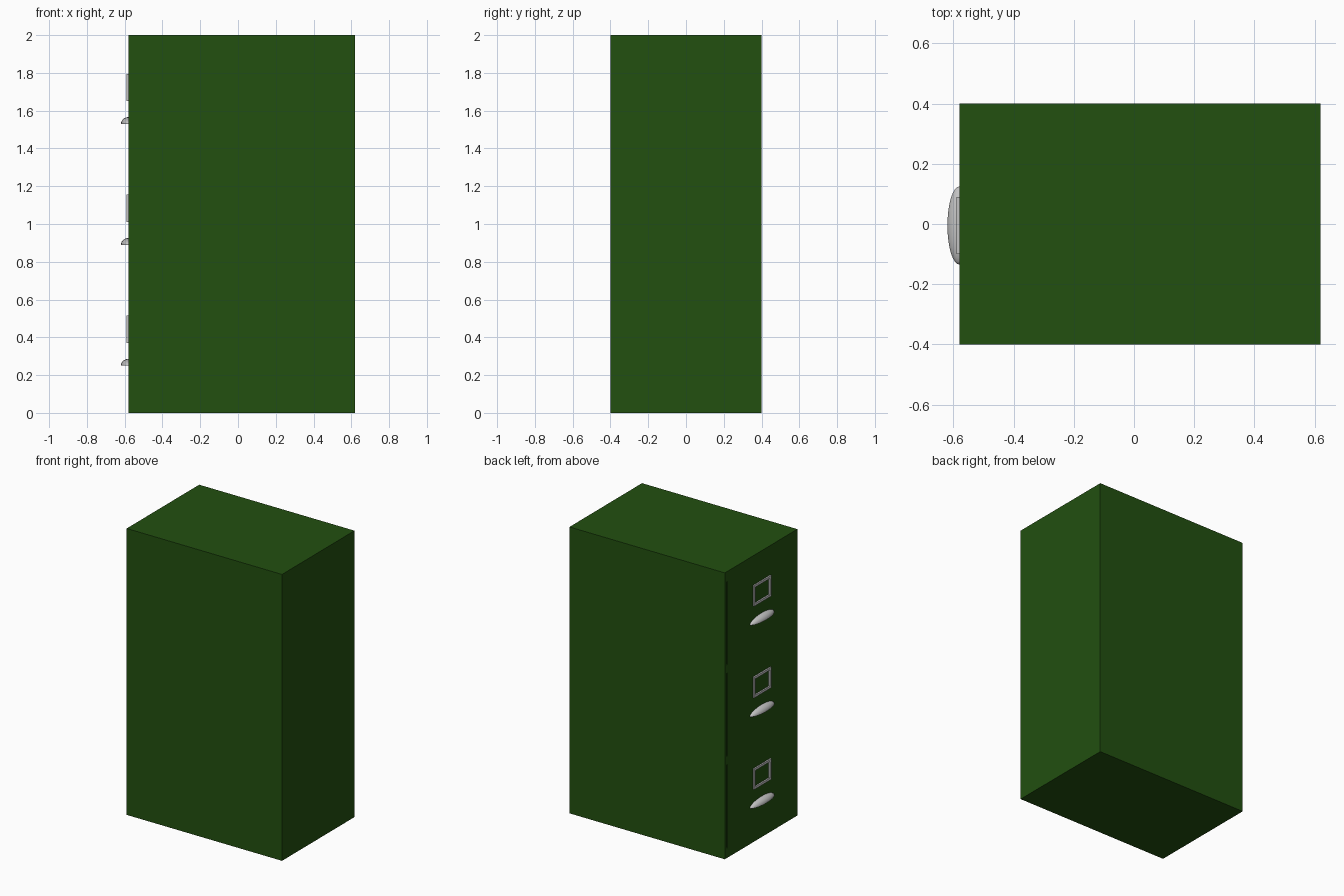
import bpy, bmesh, math
from mathutils import Matrix, Vector

cube = bpy.data.objects.get("Cube")
if cube:
    bpy.data.objects.remove(cube, do_unlink=True)


def material(name, rgb):
    m = bpy.data.materials.new(name)
    m.diffuse_color = (*rgb, 1)
    m.use_nodes = True
    m.node_tree.nodes["Principled BSDF"].inputs["Base Color"].default_value = (*rgb, 1)
    return m


GREEN = material("dark green paint", (0.016, 0.080, 0.005))
METAL = material("light grey metal", (0.55, 0.55, 0.55))


def finish(name, bm, mat):
    bmesh.ops.recalc_face_normals(bm, faces=bm.faces)
    me = bpy.data.meshes.new(name)
    bm.to_mesh(me)
    bm.free()
    me.materials.append(mat)
    ob = bpy.data.objects.new(name, me)
    bpy.context.collection.objects.link(ob)
    return ob


def add_box(bm, lo, hi):
    lo, hi = Vector(lo), Vector(hi)
    mat = Matrix.Translation((lo + hi) / 2) @ Matrix.Diagonal((*(hi - lo), 1))
    bmesh.ops.create_cube(bm, size=1, matrix=mat)


def box(name, lo, hi, mat):
    bm = bmesh.new()
    add_box(bm, lo, hi)
    return finish(name, bm, mat)


FACE = -0.58          # plane of the drawer fronts
PITCH = 0.64          # spacing of the three drawers
MID = -0.005          # drawers sit slightly off centre, leaving a slit on one side

# Cabinet body with three drawer openings
body = box("cabinet_body", (FACE, -0.4, 0), (0.62, 0.4, 2), GREEN)
bm = bmesh.new()
for i in range(3):
    z = i * PITCH
    add_box(bm, (FACE - 0.1, -0.38, z + 0.07), (FACE + 0.1, 0.38, z + 0.65))
cutter = finish("opening_cutter", bm, GREEN)
cutter.hide_render = True
mod = body.modifiers.new("openings", 'BOOLEAN')
mod.operation = 'DIFFERENCE'
mod.solver = 'EXACT'
mod.object = cutter
bpy.context.view_layer.objects.active = body
bpy.ops.object.modifier_apply(modifier=mod.name)
bpy.data.objects.remove(cutter, do_unlink=True)


def label_frame(name, z):
    # Open rectangular card holder
    bm = bmesh.new()
    x0, x1, w, h, t = FACE - 0.01, FACE, 0.095, 0.145, 0.016
    outer = [(-w, 0), (w, 0), (w, h), (-w, h)]
    inner = [(-w + t, t), (w - t, t), (w - t, h - t), (-w + t, h - t)]
    ring = lambda pts, x: [bm.verts.new((x, MID + y, z + v)) for y, v in pts]
    loops = [ring(outer, x0), ring(outer, x1), ring(inner, x1), ring(inner, x0)]
    for a, b in zip(loops, loops[1:] + loops[:1]):
        for k in range(4):
            n = (k + 1) % 4
            bm.faces.new((a[k], a[n], b[n], b[k]))
    return finish(name, bm, METAL)


def cup_handle(name, z):
    # Quarter ellipsoid with a flat underside and back
    bm = bmesh.new()
    bmesh.ops.create_uvsphere(bm, u_segments=32, v_segments=16, radius=1,
                              matrix=Matrix.Rotation(math.pi / 2, 4, 'X'))
    for normal in ((1, 0, 0), (0, 0, -1)):
        cut = bmesh.ops.bisect_plane(bm, geom=bm.verts[:] + bm.edges[:] + bm.faces[:],
                                     dist=1e-5, plane_co=(0, 0, 0), plane_no=normal,
                                     clear_outer=True)
        edges = [e for e in cut["geom_cut"] if isinstance(e, bmesh.types.BMEdge)]
        bmesh.ops.holes_fill(bm, edges=edges, sides=0)
    bmesh.ops.transform(bm, verts=bm.verts, matrix=Matrix.Translation((FACE, MID, z))
                        @ Matrix.Diagonal((0.04, 0.13, 0.036, 1)))
    ob = finish(name, bm, METAL)
    bpy.ops.object.select_all(action='DESELECT')
    ob.select_set(True)
    bpy.context.view_layer.objects.active = ob
    bpy.ops.object.shade_smooth_by_angle(angle=math.radians(40))
    return ob


# Drawers with their fittings
for i, level in enumerate(("lower", "middle", "upper")):
    z = i * PITCH
    box(f"{level}_drawer", (FACE, -0.38, z + 0.07), (FACE + 0.1, 0.368, z + 0.65), GREEN)
    label_frame(f"{level}_label_frame", z + 0.37)
    cup_handle(f"{level}_handle", z + 0.25)
